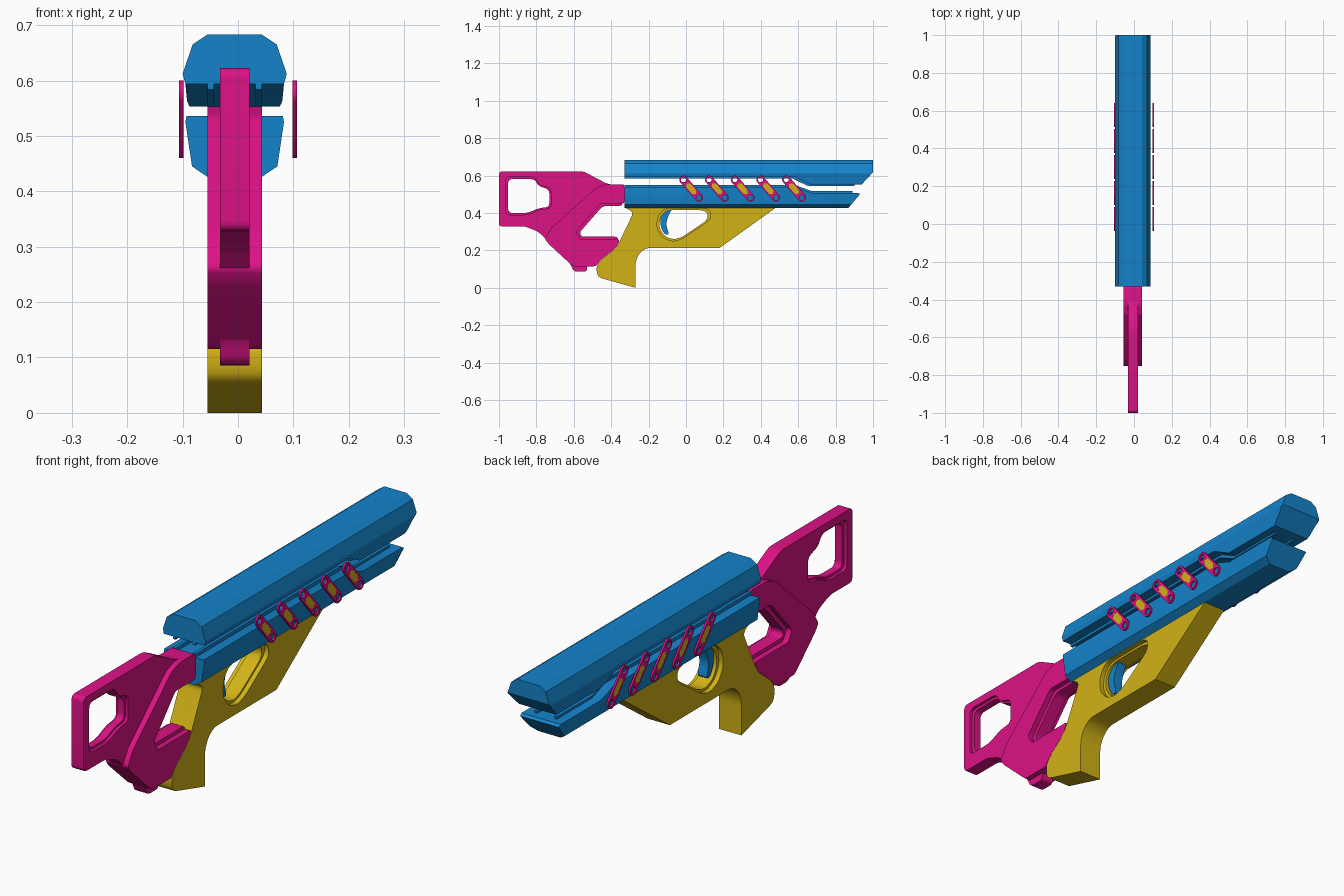
import bpy, bmesh, math
from mathutils import Matrix, Vector

if "Cube" in bpy.data.objects:
    bpy.data.objects.remove(bpy.data.objects["Cube"])

MID = -0.006  # centre plane of the body
SIDE = Matrix(((0, 0, 1), (1, 0, 0), (0, 1, 0)))     # drawing plane -> YZ
SECTION = Matrix(((1, 0, 0), (0, 0, -1), (0, 1, 0)))  # drawing plane -> XZ


def material(name, rgb):
    m = bpy.data.materials.new(name)
    m.use_nodes = True
    m.diffuse_color = (*rgb, 1)
    m.node_tree.nodes["Principled BSDF"].inputs["Base Color"].default_value = (*rgb, 1)
    return m


BLUE = material("blue", (0.007, 0.23, 0.6))
PINK = material("pink", (0.72, 0.006, 0.24))
YELLOW = material("yellow", (0.65, 0.45, 0.008))


def fillet(points, radius, steps=5):
    """Round every corner of a closed outline."""
    pts = [Vector(p) for p in points]
    if not radius:
        return pts
    out = []
    for i, p in enumerate(pts):
        a, b = pts[i - 1] - p, pts[(i + 1) % len(pts)] - p
        start = p + a.normalized() * min(radius, a.length * 0.45)
        end = p + b.normalized() * min(radius, b.length * 0.45)
        for k in range(steps + 1):
            t = k / steps
            out.append(start * (1 - t) ** 2 + p * (2 * t * (1 - t)) + end * t * t)
    return out


def scaled(points, factor):
    c = sum((Vector(p) for p in points), Vector((0, 0))) / len(points)
    return [c + (Vector(p) - c) * factor for p in points]


def circle(c, r, n=20):
    return [(c[0] + r * math.cos(k * math.tau / n), c[1] + r * math.sin(k * math.tau / n))
            for k in range(n)]


def plate(name, mat, loops, half, offset=MID, frame=SIDE):
    """Extrude a filled outline (first loop) with holes (other loops)."""
    cu = bpy.data.curves.new(name, "CURVE")
    cu.dimensions, cu.fill_mode, cu.extrude = "2D", "BOTH", half
    for loop in loops:
        s = cu.splines.new("POLY")
        s.points.add(len(loop) - 1)
        for q, p in zip(s.points, loop):
            q.co = (p[0], p[1], 0, 1)
        s.use_cyclic_u = True
    tmp = bpy.data.objects.new(name + "_outline", cu)
    bpy.context.collection.objects.link(tmp)
    deps = bpy.context.evaluated_depsgraph_get()
    me = bpy.data.meshes.new_from_object(tmp.evaluated_get(deps))
    bpy.data.objects.remove(tmp)
    bm = bmesh.new()
    bm.from_mesh(me)
    bmesh.ops.remove_doubles(bm, verts=bm.verts, dist=1e-5)
    bm.transform(frame.to_4x4())
    bmesh.ops.translate(bm, verts=bm.verts, vec=(offset, 0, 0))
    bmesh.ops.recalc_face_normals(bm, faces=bm.faces)
    bm.to_mesh(me)
    bm.free()
    me.materials.clear()
    me.materials.append(mat)
    me.name = name
    ob = bpy.data.objects.new(name, me)
    bpy.context.collection.objects.link(ob)
    return ob


def shaped_bar(name, half_section, side):
    """Bar whose cross-section and side outline are both given."""
    section = half_section + [(-x, z) for x, z in reversed(half_section)]
    ob = plate(name, BLUE, [section], 1.2, MID, SECTION)
    cutter = plate(name + "_cutter", BLUE, [side], 0.3)
    mod = ob.modifiers.new("trim", "BOOLEAN")
    mod.operation, mod.solver, mod.object = "INTERSECT", "EXACT", cutter
    deps = bpy.context.evaluated_depsgraph_get()
    me = bpy.data.meshes.new_from_object(ob.evaluated_get(deps))
    ob.modifiers.clear()
    ob.data = me
    bpy.data.objects.remove(cutter)


# Upper and lower barrel halves
shaped_bar("upper_barrel",
           [(0.049, 0.683), (0.076, 0.665), (0.094, 0.612), (0.089, 0.594),
            (0.086, 0.563), (0.081, 0.552)],
           [(-0.33, 0.7), (1, 0.7), (1, 0.618), (0.94, 0.553), (0.66, 0.553),
            (0.58, 0.594), (-0.33, 0.594)])
shaped_bar("lower_barrel",
           [(0.087, 0.536), (0.089, 0.525), (0.077, 0.445), (0.049, 0.426)],
           [(-0.33, 0.4), (0.845, 0.4), (0.93, 0.5), (0.92, 0.508), (0.67, 0.508),
            (0.58, 0.54), (-0.33, 0.54)])

# Guide rails along the facing surfaces of the barrel halves
upper_rail = [(-0.33, 0.6), (-0.33, 0.584), (0.57, 0.584), (0.65, 0.545),
              (0.9, 0.545), (0.9, 0.56), (0.66, 0.56), (0.58, 0.6)]
lower_rail = [(-0.33, 0.53), (-0.33, 0.55), (0.58, 0.55), (0.67, 0.518),
              (0.89, 0.518), (0.89, 0.5), (0.66, 0.5), (0.57, 0.53)]
for side, label in ((1, "left"), (-1, "right")):
    plate(f"upper_rail_{label}", BLUE, [upper_rail], 0.006, MID + side * 0.0435)
    plate(f"lower_rail_{label}", BLUE, [lower_rail], 0.006, MID + side * 0.0435)

# Shoulder stock: thin core with a butt opening
butt_hole = [(-0.965, 0.592), (-0.81, 0.592), (-0.785, 0.55), (-0.72, 0.53),
             (-0.72, 0.425), (-0.78, 0.42), (-0.85, 0.39), (-0.965, 0.39)]
core = [(-1, 0.623), (-0.55, 0.623), (-0.42, 0.555), (-0.34, 0.545), (-0.34, 0.437),
        (-0.445, 0.437), (-0.568, 0.297), (-0.56, 0.273), (-0.36, 0.273),
        (-0.375, 0.225), (-0.46, 0.155), (-0.528, 0.13), (-0.528, 0.086),
        (-0.6, 0.086), (-0.62, 0.13), (-0.79, 0.3), (-0.86, 0.328), (-1, 0.328)]
plate("stock_core", PINK, [fillet(core, 0.02), fillet(butt_hole, 0.025)], 0.0265)
plate("butt_hole_lip", PINK, [fillet(scaled(butt_hole, 1.05), 0.02),
                              fillet(scaled(butt_hole, 0.9), 0.025)], 0.015)
# Thick stock body wrapping the core
body = [(-0.33, 0.553), (-0.43, 0.553), (-0.48, 0.535), (-0.72, 0.32), (-0.755, 0.262),
        (-0.735, 0.235), (-0.605, 0.115), (-0.481, 0.115), (-0.464, 0.142),
        (-0.372, 0.217), (-0.354, 0.258), (-0.565, 0.258), (-0.588, 0.3),
        (-0.455, 0.45), (-0.33, 0.45)]
plate("stock_body", PINK, [fillet(body, 0.012)], 0.049)

# Grip and trigger guard in one piece
grip = [(-0.325, 0.428), (-0.28, 0.404), (-0.37, 0.217), (-0.463, 0.142), (-0.48, 0.11),
        (-0.473, 0.057), (-0.27, 0.002), (-0.27, 0.14), (-0.25, 0.185), (-0.212, 0.213),
        (0.18, 0.213), (0.48, 0.428)]
grip[6] = (-0.27, 0)
guard_hole = [(-0.11, 0.424), (0.1, 0.424), (0.132, 0.41), (0.132, 0.365), (-0.02, 0.262),
              (-0.07, 0.247), (-0.125, 0.267), (-0.158, 0.32), (-0.15, 0.385)]
grip_outline = [p for i, q in enumerate(grip)
                for p in ([q] if i in (0, 6, 10, 11) else fillet(
                    [grip[i - 1], q, grip[(i + 1) % len(grip)]], 0.025)[6:12])]
plate("grip", YELLOW, [grip_outline, fillet(guard_hole, 0.03)], 0.049)
plate("guard_lip", YELLOW, [fillet(scaled(guard_hole, 1.02), 0.03),
                            fillet(scaled(guard_hole, 0.89), 0.03)], 0.03)

# Curved trigger
trigger = [(-0.12, 0.43), (-0.07, 0.43), (-0.095, 0.385), (-0.107, 0.34), (-0.09, 0.285),
           (-0.115, 0.285), (-0.137, 0.33), (-0.137, 0.385)]
plate("trigger", BLUE, [fillet(trigger, 0.02)], 0.02)

# Slanted side links: pink frame, two pin holes and a yellow insert
SLANT = Vector((0.083, -0.096))
AXIS = SLANT.normalized()
ACROSS = Vector((-AXIS.y, AXIS.x))
R = 0.022


def arc(c, start):
    base = math.atan2(start.y, start.x)
    return [c + R * Vector((math.cos(base + math.pi * k / 10), math.sin(base + math.pi * k / 10)))
            for k in range(11)]


for i in range(5):
    top = Vector((-0.014 + 0.1375 * i, 0.578))
    low = top + SLANT
    outline = arc(top, ACROSS) + arc(low, -ACROSS)
    window = [top + AXIS * u * SLANT.length + ACROSS * v
              for u, v in ((0.2, 0), (0.3, 0.0145), (0.7, 0.0145),
                           (0.8, 0), (0.7, -0.0145), (0.3, -0.0145))]
    for side, label in ((1, "left"), (-1, "right")):
        x = side * 0.1025
        plate(f"link_frame_{label}_{i + 1}", PINK,
              [outline, circle(top, 0.0135), circle(low, 0.0135), window], 0.004, x)
        plate(f"link_insert_{label}_{i + 1}", YELLOW, [window], 0.0035, x)

# Smooth rounded corners, keep edges sharp
bpy.ops.object.select_all(action="DESELECT")
for ob in bpy.context.collection.objects:
    if ob.type == "MESH":
        ob.select_set(True)
        bpy.context.view_layer.objects.active = ob
bpy.ops.object.shade_smooth_by_angle(angle=math.radians(30))
